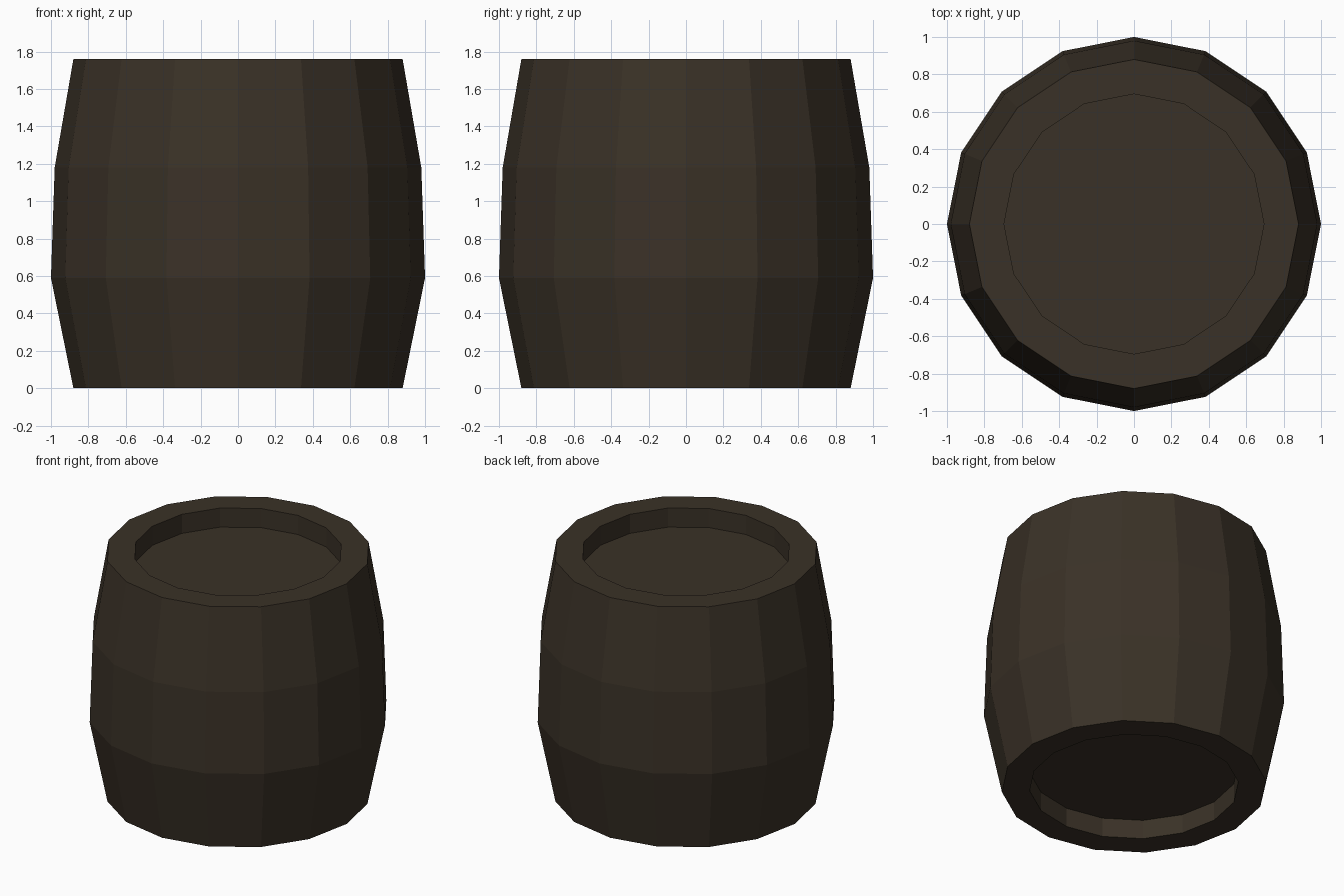
import bpy, bmesh, math

if "Cube" in bpy.data.objects:
    bpy.data.objects.remove(bpy.data.objects["Cube"])

SIDES = 16

# Single dark wood colour
wood = bpy.data.materials.new("dark_wood")
wood.diffuse_color = (0.042, 0.031, 0.020, 1)
wood.use_nodes = True
wood.node_tree.nodes["Principled BSDF"].inputs["Base Color"].default_value = wood.diffuse_color

# Profile (radius, height) from the bottom recess, up the outside, into the top recess
profile = [(0.695, 0.14), (0.695, 0.0), (0.88, 0.0), (1.0, 0.59),
           (0.98, 1.18), (0.88, 1.76), (0.695, 1.76), (0.695, 1.62)]

bm = bmesh.new()
rings = []
for r, z in profile:
    rings.append([bm.verts.new((r * math.cos(2 * math.pi * i / SIDES),
                                r * math.sin(2 * math.pi * i / SIDES), z))
                  for i in range(SIDES)])

# Walls between neighbouring rings
for a, b in zip(rings, rings[1:]):
    for i in range(SIDES):
        j = (i + 1) % SIDES
        bm.faces.new((a[i], a[j], b[j], b[i]))

# Recessed lids
bm.faces.new(rings[0][::-1])
bm.faces.new(rings[-1])
bmesh.ops.recalc_face_normals(bm, faces=bm.faces)

mesh = bpy.data.meshes.new("barrel")
bm.to_mesh(mesh)
bm.free()
mesh.materials.append(wood)
barrel = bpy.data.objects.new("barrel", mesh)
bpy.context.collection.objects.link(barrel)
